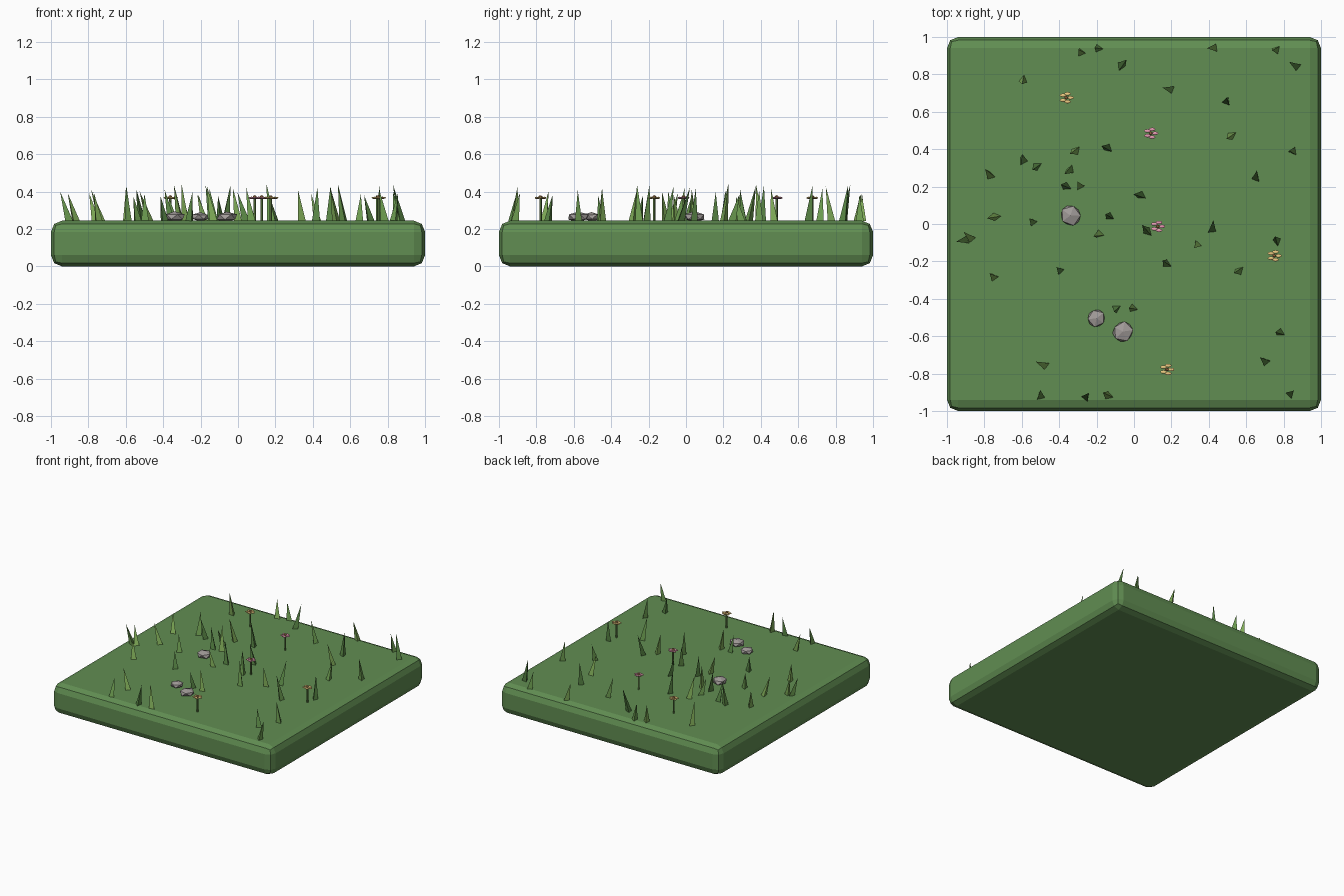
import bpy, bmesh, math, random
from mathutils import Matrix, Vector

if "Cube" in bpy.data.objects:
    bpy.data.objects.remove(bpy.data.objects["Cube"])

random.seed(4)
TOP = 0.245


def material(name, rgb):
    m = bpy.data.materials.new(name)
    m.diffuse_color = (*rgb, 1)
    m.use_nodes = True
    m.node_tree.nodes["Principled BSDF"].inputs["Base Color"].default_value = m.diffuse_color
    return m


TURF = material("turf_green", (0.12, 0.27, 0.085))
GREENS = [material("blade_light", (0.22, 0.42, 0.10)),
          material("blade_mid", (0.15, 0.33, 0.08)),
          material("blade_dark", (0.10, 0.24, 0.06))]
STONE = material("stone", (0.36, 0.33, 0.32))
STEM = material("stem_green", (0.12, 0.22, 0.06))
YELLOW = material("petal_yellow", (0.85, 0.60, 0.22))
PINK = material("petal_pink", (0.80, 0.33, 0.45))
HEART = material("flower_heart", (0.45, 0.22, 0.08))


def finish(name, bm, mats):
    me = bpy.data.meshes.new(name)
    bm.to_mesh(me)
    bm.free()
    for m in mats:
        me.materials.append(m)
    ob = bpy.data.objects.new(name, me)
    bpy.context.collection.objects.link(ob)
    return ob


def paint(verts, index):
    for f in {f for v in verts for f in v.link_faces}:
        f.material_index = index


# Turf slab with rounded edges
bm = bmesh.new()
bmesh.ops.create_cube(bm, size=1, matrix=Matrix.Translation((0, 0, TOP / 2))
                      @ Matrix.Diagonal((2, 2, TOP, 1)))
bmesh.ops.bevel(bm, geom=bm.edges[:], offset=0.06, segments=2, profile=0.5,
                affect='EDGES')
finish("turf_slab", bm, [TURF])

# Grass blades: x, y of the middle, lean direction in degrees
BLADES = [
    (-.29, .925, 130), (-.20, .94, 170), (-.055, .86, 50), (.41, .94, 180),
    (.75, .93, 190), (.85, .855, 150), (-.595, .76, 255), (.175, .725, 170),
    (.495, .665, 90), (.51, .465, 215), (.84, .39, 175), (-.155, .41, 160),
    (-.325, .385, 210), (-.595, .355, 95), (-.53, .30, 220), (-.78, .275, 130),
    (-.355, .28, 220), (-.375, .205, 160), (-.295, .215, 120), (.655, .265, 85),
    (.02, .155, 170), (-.76, .035, 190), (-.55, .02, 135), (-.14, .045, 150),
    (-.2, -.06, 200), (.06, -.025, 130), (.42, -.005, 80), (-.89, -.06, 140),
    (-.925, -.09, 190), (.76, -.08, 110), (.33, -.12, 230), (.165, -.205, 140),
    (-.405, -.24, 135), (-.76, -.275, 140), (.55, -.255, 205), (-.1, -.46, 235),
    (-.015, -.45, 175), (.77, -.58, 175), (.69, -.725, 145), (-.5, -.745, 160),
    (-.5, -.905, 90), (-.25, -.915, 60), (-.15, -.91, 150), (.845, -.9, 45)]

bm = bmesh.new()
for i, (x, y, a) in enumerate(BLADES):
    h = random.uniform(0.13, 0.20)
    lean = random.uniform(0.02, 0.055)
    d = Vector((math.cos(math.radians(a)), math.sin(math.radians(a)), 0))
    spin = Matrix.Rotation(random.uniform(0, 6.3), 4, 'Z')
    at = Vector((x, y, TOP + h / 2 - 0.003))
    vs = bmesh.ops.create_cone(bm, cap_ends=True, segments=3, radius1=0.025,
                               radius2=0, depth=h,
                               matrix=Matrix.Translation(at) @ spin)["verts"]
    for v in vs:
        v.co += d * lean * (v.co.z - at.z) / h
    paint(vs, i % 3)
bmesh.ops.remove_doubles(bm, verts=bm.verts[:], dist=1e-5)
finish("grass_blades", bm, GREENS)

# Low-poly stones
for n, (x, y, r) in enumerate([(-.34, .045, .059), (-.2, -.505, .051),
                               (-.06, -.575, .059)]):
    bm = bmesh.new()
    bmesh.ops.create_icosphere(bm, subdivisions=1, radius=r)
    for v in bm.verts:
        v.co *= random.uniform(0.92, 1.06)
    m = Matrix.Translation((x, y, TOP + 0.02)) @ Matrix.Diagonal((1, 1, .5, 1)) \
        @ Matrix.Rotation(n * 0.7, 4, 'Z')
    bmesh.ops.transform(bm, matrix=m, verts=bm.verts[:])
    finish(f"stone_{n + 1}", bm, [STONE])

# Flowers: stem, five flat petals and a small heart
Z = 0.367
for n, (x, y, petal) in enumerate([(-.362, .675, YELLOW), (.09, .485, PINK),
                                   (.127, -.013, PINK), (.75, -.17, YELLOW),
                                   (.176, -.778, YELLOW)]):
    bm = bmesh.new()
    bmesh.ops.create_cone(bm, cap_ends=True, segments=5, radius1=0.007,
                          radius2=0.007, depth=Z - TOP + 0.005,
                          matrix=Matrix.Translation((x, y, (Z + TOP) / 2)))
    for k in range(5):
        t = 2 * math.pi * k / 5
        c = Vector((x + .022 * math.cos(t), y + .022 * math.sin(t), Z))
        vs = bmesh.ops.create_uvsphere(
            bm, u_segments=8, v_segments=5, radius=1, matrix=Matrix.Translation(c)
            @ Matrix.Diagonal((.019, .010, .006, 1)))["verts"]
        paint(vs, 1)
    vs = bmesh.ops.create_uvsphere(
        bm, u_segments=8, v_segments=5, radius=0.010,
        matrix=Matrix.Translation((x, y, Z + 0.004)))["verts"]
    paint(vs, 2)
    finish(f"flower_{n + 1}", bm, [STEM, petal, HEART])
